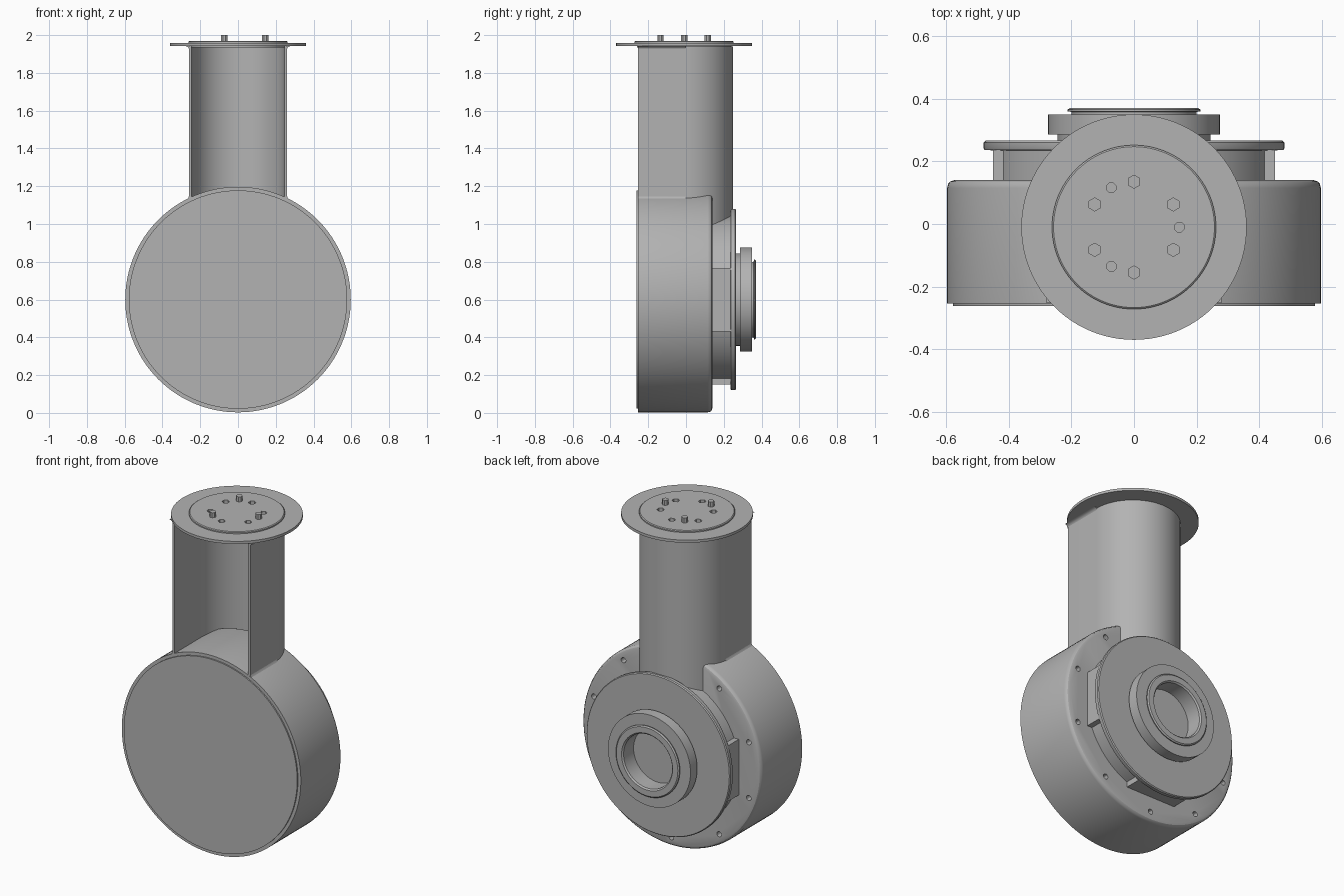
import bpy, bmesh, math
from mathutils import Vector

cube = bpy.data.objects.get("Cube")
if cube:
    bpy.data.objects.remove(cube, do_unlink=True)

AXIS_Z = 0.6      # height of the drum axis
NECK_Y = -0.01    # depth of the neck axis

grey = bpy.data.materials.new("machined_grey")
grey.use_nodes = True
grey.diffuse_color = (0.45, 0.45, 0.45, 1)
grey.node_tree.nodes["Principled BSDF"].inputs["Base Color"].default_value = (0.45, 0.45, 0.45, 1)


def finish(name, bm):
    bmesh.ops.recalc_face_normals(bm, faces=bm.faces)
    mesh = bpy.data.meshes.new(name)
    bm.to_mesh(mesh)
    bm.free()
    mesh.materials.append(grey)
    obj = bpy.data.objects.new(name, mesh)
    bpy.context.collection.objects.link(obj)
    shade(obj)
    return obj


def shade(obj):
    for p in obj.data.polygons:
        p.use_smooth = True
    obj.data.set_sharp_from_angle(angle=math.radians(30))


def along_y(r, a, h):
    return Vector((r * math.cos(a), h, AXIS_Z + r * math.sin(a)))


def along_z(r, a, h):
    return Vector((r * math.cos(a), NECK_Y + r * math.sin(a), h))


def lathe(name, profile, place, sides=96):
    """Turn (radius, height) points around an axis, capping both ends."""
    bm = bmesh.new()
    rings = [[bm.verts.new(place(r, 2 * math.pi * i / sides, h)) for i in range(sides)]
             for r, h in profile]
    for a, b in zip(rings, rings[1:]):
        for i in range(sides):
            j = (i + 1) % sides
            bm.faces.new((a[i], a[j], b[j], b[i]))
    bm.faces.new(rings[0])
    bm.faces.new(rings[-1])
    return finish(name, bm)


def extrude(name, outline, direction):
    """Extrude a closed outline into a solid."""
    bm = bmesh.new()
    face = bm.faces.new([bm.verts.new(p) for p in outline])
    moved = bmesh.ops.extrude_face_region(bm, geom=[face])["geom"]
    bmesh.ops.translate(bm, vec=direction,
                        verts=[v for v in moved if isinstance(v, bmesh.types.BMVert)])
    if not face.is_valid or all(len(e.link_faces) > 1 for e in bm.edges):
        return finish(name, bm)
    bm.faces.new([v for v in bm.verts if any(len(e.link_faces) == 1 for e in v.link_edges)])
    return finish(name, bm)


def hexes(name, spots, radius, low, high, along, sides):
    """Small prisms at the given spots, joined in one object."""
    bm = bmesh.new()
    for spot in spots:
        ends = []
        for h in (low, high):
            ring = []
            for i in range(sides):
                a = 2 * math.pi * (i + 0.5) / sides
                u, v = radius * math.cos(a), radius * math.sin(a)
                offset = Vector((u, h, v)) if along == "y" else Vector((u, v, h))
                ring.append(bm.verts.new(spot + offset))
            ends.append(ring)
            bm.faces.new(ring)
        for i in range(sides):
            j = (i + 1) % sides
            bm.faces.new((ends[0][i], ends[0][j], ends[1][j], ends[1][i]))
    return finish(name, bm)


def drill(obj, cutter):
    mod = obj.modifiers.new("holes", "BOOLEAN")
    mod.operation = "DIFFERENCE"
    mod.solver = "EXACT"
    mod.object = cutter
    graph = bpy.context.evaluated_depsgraph_get()
    mesh = bpy.data.meshes.new_from_object(obj.evaluated_get(graph))
    obj.modifiers.clear()
    obj.data = mesh
    bpy.data.objects.remove(cutter, do_unlink=True)
    shade(obj)


# Drum housing with a rounded rear edge and a ring of bolt holes
drum = lathe("drum_housing", [(0.597, -0.254), (0.597, 0.115), (0.594, 0.128),
                              (0.587, 0.136), (0.575, 0.14)], along_y, 128)
spots = [along_y(0.543, math.radians(18 + 36 * k), 0) for k in range(10) if k != 2]
drill(drum, hexes("bolt_hole_cutter", spots, 0.016, 0.08, 0.2, "y", 12))
lathe("front_cover", [(0.578, -0.2), (0.578, -0.262)], along_y, 128)

# Stepped rear hub, from the bore floor outwards
lathe("rear_flange", [(0.45, 0.1), (0.45, 0.235), (0.478, 0.237), (0.48, 0.242),
                      (0.48, 0.26), (0.475, 0.266)], along_y, 128)
lathe("rear_hub", [(0.162, 0.268), (0.162, 0.363), (0.17, 0.371), (0.205, 0.371),
                   (0.212, 0.365), (0.212, 0.36), (0.2, 0.358), (0.2, 0.35),
                   (0.275, 0.35), (0.275, 0.286), (0.245, 0.286), (0.245, 0.25)], along_y)

# Flat pads around the groove between drum and flange
for name, turn in (("left_pad", 0), ("right_pad", math.pi), ("bottom_pad", -math.pi / 2)):
    outline = []
    for x, z in ((0.38, -0.168), (0.45, -0.168), (0.45, 0.168), (0.38, 0.168)):
        outline.append(along_y(math.hypot(x, z), math.atan2(z, x) + turn, 0.13))
    extrude(name, outline, Vector((0, 0.107, 0)))

# Half-open neck: a U-shaped wall, open at the front
def u_shape(r, reverse=False):
    arc = [along_z(r, math.pi * i / 40, 0.95) for i in range(41)]
    pts = [Vector((r, -0.253, 0.95))] + arc + [Vector((-r, -0.253, 0.95))]
    return pts[::-1] if reverse else pts

extrude("neck_wall", u_shape(0.26) + u_shape(0.245, True), Vector((0, 0, 0.99)))

# Fillets joining the neck to the drum and to the top flange
for side, label in ((1, "left"), (-1, "right")):
    lower = [Vector((side * (0.31 - 0.055 * math.cos(a)), -0.253, 1.17 - 0.06 * math.sin(a)))
             for a in (math.pi / 2 * i / 6 for i in range(7))]
    lower += [Vector((side * 0.31, -0.253, 1.09)), Vector((side * 0.255, -0.253, 1.09))]
    extrude(label + "_neck_fillet", lower, Vector((0, 0.25, 0)))
    upper = [Vector((side * (0.28 - 0.022 * math.cos(a)), -0.253, 1.92 + 0.022 * math.sin(a)))
             for a in (math.pi / 2 * i / 4 for i in range(5))]
    upper.append(Vector((side * 0.255, -0.253, 1.943)))
    extrude(label + "_flange_fillet", upper, Vector((0, 0.25, 0)))

# Top flange with a raised disc, six hexagonal holes and three pins
top = lathe("top_flange", [(0.25, 1.934), (0.25, 1.943), (0.36, 1.943), (0.36, 1.959),
                           (0.262, 1.959), (0.262, 1.966), (0.257, 1.97)], along_z)
spots = [along_z(0.145, math.radians(30 + 60 * k), 0) for k in range(6)]
drill(top, hexes("hex_hole_cutter", spots, 0.021, 1.945, 2.0, "z", 6))
spots = [along_z(0.145, math.radians(120 * k), 0) for k in range(3)]
hexes("top_pins", spots, 0.018, 1.96, 2.0, "z", 8)
